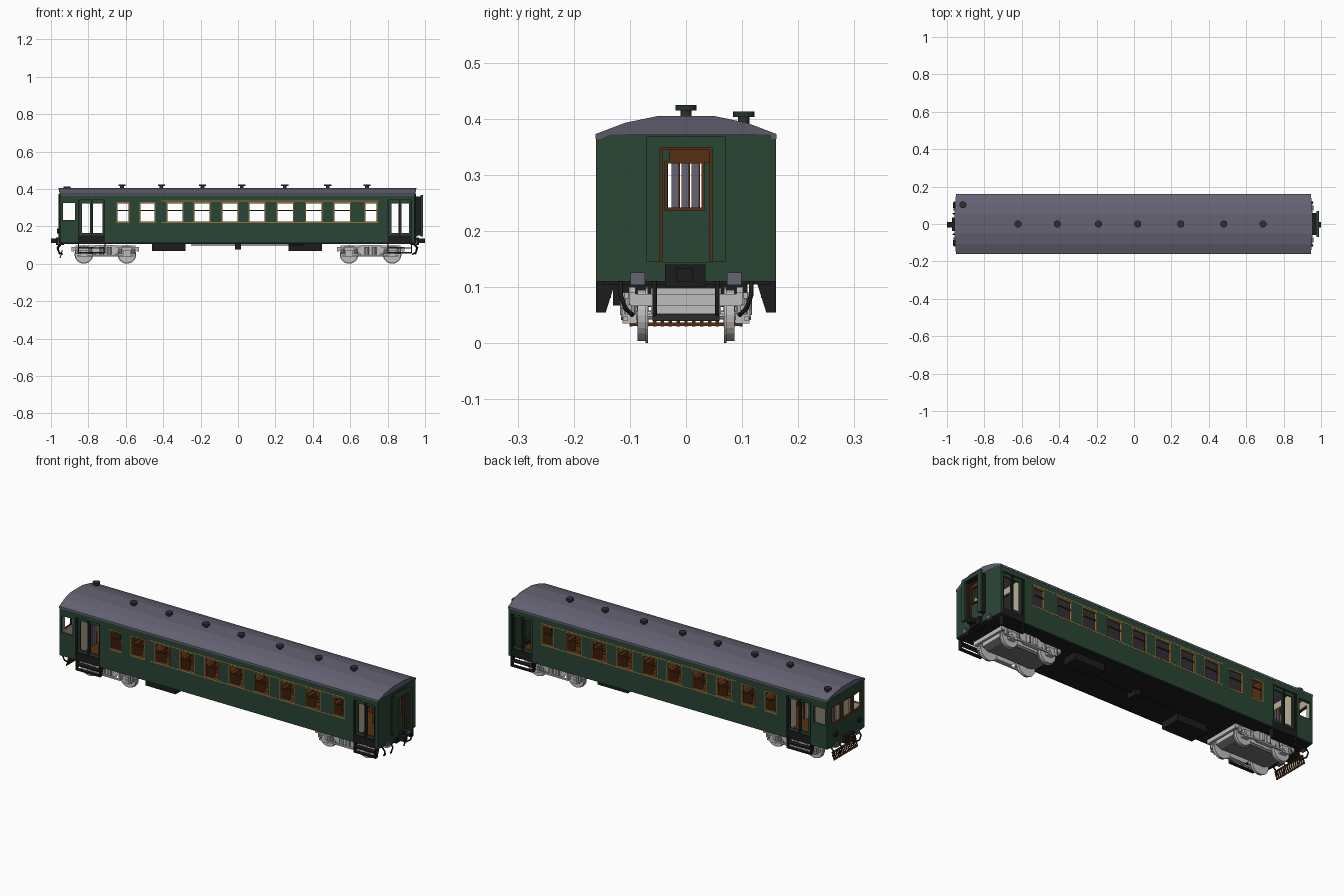
import bpy, bmesh, math
from mathutils import Vector, Matrix

if "Cube" in bpy.data.objects:
    bpy.data.objects.remove(bpy.data.objects["Cube"])


def mat(name, c):
    m = bpy.data.materials.new(name)
    m.diffuse_color = (*c, 1)
    m.use_nodes = True
    m.node_tree.nodes["Principled BSDF"].inputs["Base Color"].default_value = m.diffuse_color
    return m


GREEN = mat("dark green paint", (0.022, 0.06, 0.034))
ROOF = mat("slate grey roof", (0.13, 0.125, 0.175))
BLACK = mat("black", (0.012, 0.012, 0.012))
LIGHT = mat("light grey metal", (0.52, 0.52, 0.52))
GREY = mat("mid grey metal", (0.17, 0.17, 0.17))
BROWN = mat("brown wood", (0.095, 0.028, 0.006))
GOLD = mat("golden wood", (0.32, 0.18, 0.045))
CREAM = mat("cream lining", (0.5, 0.43, 0.3))
VENT = mat("dark vent metal", (0.022, 0.032, 0.028))


def finish(name, bm, mats):
    me = bpy.data.meshes.new(name)
    bm.to_mesh(me)
    bm.free()
    ob = bpy.data.objects.new(name, me)
    bpy.context.collection.objects.link(ob)
    for m in (mats if isinstance(mats, list) else [mats]):
        me.materials.append(m)
    return ob


def box(name, x0, x1, y0, y1, z0, z1, m):
    bm = bmesh.new()
    bmesh.ops.create_cube(bm, size=1)
    for v in bm.verts:
        v.co = ((x0 + x1) / 2 + v.co.x * (x1 - x0), (y0 + y1) / 2 + v.co.y * (y1 - y0),
                (z0 + z1) / 2 + v.co.z * (z1 - z0))
    return finish(name, bm, m)


def cyl(name, c, r, depth, axis, m, seg=16):
    bm = bmesh.new()
    rot = Vector((0, 0, 1)).rotation_difference(Vector(axis)).to_matrix().to_4x4()
    bmesh.ops.create_cone(bm, cap_ends=True, segments=seg, radius1=r, radius2=r,
                          depth=depth, matrix=Matrix.Translation(c) @ rot)
    return finish(name, bm, m)


def prism(name, pts, a, b, f, m):
    """Extrude a 2D outline from a to b; f(p, q, t) gives the position."""
    bm = bmesh.new()
    A = [bm.verts.new(f(p, q, a)) for p, q in pts]
    B = [bm.verts.new(f(p, q, b)) for p, q in pts]
    n = len(pts)
    bm.faces.new(A)
    bm.faces.new(B[::-1])
    for i in range(n):
        bm.faces.new((A[i], B[i], B[(i + 1) % n], A[(i + 1) % n]))
    bmesh.ops.recalc_face_normals(bm, faces=bm.faces)
    return finish(name, bm, m)


def panel(name, u0, u1, v0, v1, holes, f, m, thick, cuts=(), rule=None):
    """Sheet with rectangular holes (u0, u1, v0, v1), thickened."""
    us = sorted({u0, u1, *cuts, *[h[i] for h in holes for i in (0, 1)]})
    vs = sorted({v0, v1, *[h[i] for h in holes for i in (2, 3)]})
    bm = bmesh.new()
    g = {(u, v): bm.verts.new(f(u, v)) for u in us for v in vs}
    for ua, ub in zip(us, us[1:]):
        for va, vb in zip(vs, vs[1:]):
            cu, cv = (ua + ub) / 2, (va + vb) / 2
            if any(h[0] < cu < h[1] and h[2] < cv < h[3] for h in holes):
                continue
            fc = bm.faces.new((g[ua, va], g[ub, va], g[ub, vb], g[ua, vb]))
            if rule:
                fc.material_index = rule(cu)
    bmesh.ops.delete(bm, geom=[v for v in bm.verts if not v.link_faces], context='VERTS')
    ob = finish(name, bm, m)
    s = ob.modifiers.new("thickness", 'SOLIDIFY')
    s.thickness, s.offset = thick, 0
    return ob


def tube(name, pts, r, m):
    cu = bpy.data.curves.new(name, 'CURVE')
    cu.dimensions, cu.bevel_depth, cu.bevel_resolution = '3D', r, 1
    sp = cu.splines.new('POLY')
    sp.points.add(len(pts) - 1)
    for p, q in zip(sp.points, pts):
        p.co = (*q, 1)
    cu.materials.append(m)
    ob = bpy.data.objects.new(name, cu)
    bpy.context.collection.objects.link(ob)


def bulge(y):  # end walls bow outwards slightly
    a = abs(y)
    return 0 if a <= 0.07 else (a - 0.07) * 0.08 if a <= 0.105 else 0.0028 + (a - 0.105) * 0.1


XL, XR = -0.959, 0.953
WINS = [(-.647, -.583), (-.524, -.444), (-.38, -.294), (-.235, -.15), (-.086, 0), (.06, .144),
        (.21, .297), (.362, .448), (.513, .6), (.68, .743)]
DOORS = [(-.855, -.71), (.80, .93)]
Z0, Z1 = 0.225, 0.325

# Side walls, linings, window trim and doors
for s in (-1, 1):
    holes = [(a, b, Z0, Z1) for a, b in WINS] + [(-.938, -.872, .235, Z1)]
    holes += [(a, b, .11, .34) for a, b in DOORS]
    panel("side_wall", XL + .01, XR - .01, .11, .372, holes, lambda u, v: (u, s * .155, v), GREEN, .01)
    panel("side_lining", XL + .02, XR - .02, .12, .368, holes, lambda u, v: (u, s * .147, v),
          [BROWN, CREAM], .004, rule=lambda u: 0 if -.7 < u < .79 else 1)
    for a, b in WINS:
        panel("window_trim", a - .003, b + .003, Z0 - .006, Z1 + .004, [(a + .002, b - .002, Z0 + .002, Z1 - .002)],
              lambda u, v: (u, s * .1565, v), GOLD, .0085)
        box("window_rail", a, b, s * .155 - .003, s * .155 + .003, .281, .287, BROWN)
    for za, zb in ((Z0 - .006, Z0 - .001), (Z1 + .007, Z1 + .012)):
        box("side_moulding", -.41, .75, s * .1595 - .001, s * .1595 + .001, za, zb, GOLD)
    for a, b in DOORS:
        c = (a + b) / 2
        panel("door_leaves", a, b, .15, .34, [(a + .02, c - .008, .165, .322), (c + .008, b - .015, .165, .322)],
              lambda u, v: (u, s * .146, v), GREEN, .008)
        for u in (a + .004, c, b - .004):
            box("door_post", u - .004, u + .004, s * .152 - .004, s * .152 + .004, .15, .34, BLACK)
        box("door_sill", a, b, s * .145 - .01, s * .145 + .01, .11, .15, BLACK)
        # Steps below the doors
        for u in (a + .002, b - .002):
            prism("step_side", [(.125, .112), (.16, .112), (.16, .055), (.143, .055)], u - .003, u + .003,
                  lambda p, q, t: (t, s * p, q), BLACK)
        for z, y in ((.058, .143), (.084, .134)):
            y0, y1 = sorted((s * y, s * .16))
            box("step_tread", a, b, y0, y1, z - .003, z + .004, BLACK)

# End walls
CUTS = (-.105, -.07, .07, .105)
CABWIN = [(-.128, -.055, .235, .325), (-.035, .035, .235, .325), (.055, .128, .235, .325)]
panel("cab_end", -.159, .159, .11, .372, CABWIN, lambda u, v: (XL + .005 + bulge(u), u, v), GREEN, .01, CUTS)
panel("cab_end_lining", -.148, .148, .12, .368, CABWIN, lambda u, v: (XL + .013 + bulge(u), u, v), CREAM, .004, CUTS)
for a, b, c, d in CABWIN:
    panel("cab_window_trim", a - .003, b + .003, c - .004, d + .004, [(a + .003, b - .003, c + .003, d - .003)],
          lambda u, v: (XL + .003 + bulge(u), u, v), BROWN, .008)
panel("gangway_end", -.159, .159, .11, .372, [(-.045, .045, .145, .35)],
      lambda u, v: (XR - .005 - bulge(u), u, v), GREEN, .01, CUTS)
panel("end_door", -.045, .045, .145, .35, [(-.033, .028, .242, .32)], lambda u, v: (XR - .008, u, v), GREEN, .006)
panel("end_door_frame", -.047, .047, .145, .35, [(-.042, .042, .145, .344)],
      lambda u, v: (XR + .002, u, v), BROWN, .008)
box("end_door_top", XR - .004, XR - .001, -.03, .042, .322, .344, BROWN)
panel("end_window_frame", -.038, .033, .237, .325, [(-.033, .028, .242, .32)],
      lambda u, v: (XR - .003, u, v), BROWN, .008)

# Gangway bellows and face plate
panel("gangway_bellows", -.06, .06, .15, .36, [(-.046, .046, .15, .349)], lambda u, v: (XR + .016, u, v), BLACK, .032)
panel("gangway_plate", -.07, .07, .145, .368, [(-.046, .046, .145, .349)], lambda u, v: (XR + .03, u, v), GREEN, .012)

# Roof with faceted profile
prof = [(-.161, .364), (-.161, .373), (-.108, .393), (-.05, .405), (.05, .405), (.108, .393), (.161, .373), (.161, .364)]
prism("roof", prof, XL - .001, XR + .001, lambda p, q, t: (t + (bulge(p) if t < 0 else -bulge(p)), p, q), ROOF)
for x, y, z in [(x, 0, .405) for x in (-.62, -.41, -.19, .02, .25, .48, .69)] + [(-.915, .103, .393)]:
    cyl("vent_stem", (x, y, z + .002), .010, .02, (0, 0, 1), VENT, 12)
    cyl("vent_cap", (x, y, z + .015), .019, .01, (0, 0, 1), VENT, 16)

# Floor, partitions and seats
box("floor", XL + .018, XR - .018, -.15, .15, .105, .122, BLACK)
box("floor_boards", XL + .02, XR - .02, -.144, .144, .122, .125, BROWN)
for x, m in ((-.862, CREAM), (-.683, CREAM), (-.675, BROWN), (.777, BROWN), (.785, CREAM)):
    panel("partition", -.145, .145, .125, .365, [(-.04, .04, .125, .33)], lambda u, v: (x, u, v), m, .007)
for y in (-.02, -.002, .016):
    box("cab_door_bar", -.868, -.86, y - .006, y + .006, .125, .33, ROOF)
    box("cab_door_strip", -.868, -.86, y + .006, y + .009, .125, .33, BROWN)
for (a, b), (c, d) in zip(WINS, WINS[1:]):
    x = (b + c) / 2
    for s in (-1, 1):
        y0, y1 = sorted((s * .035, s * .143))
        box("seat_back", x - .01, x + .01, y0, y1, .125, .25, BROWN)
        box("seat_cushion", x - .045, x + .045, y0, y1, .155, .175, BROWN)

# Underfloor equipment
box("battery_box", -.46, -.28, -.13, -.02, .067, .107, BLACK)
box("equipment_box", .27, .45, .03, .11, .067, .107, BLACK)
box("brake_cylinder", -.015, .015, -.03, .03, .075, .107, BLACK)
tube("brake_rod", [(-.25, 0, .1), (.35, 0, .1)], .004, BLACK)

# Bogies
for xc in (-.709, .709):
    box("bogie_frame", xc - .16, xc + .16, -.062, .062, .052, .098, LIGHT)
    prism("bogie_pan", [(-.155, .052), (.155, .052), (.13, .04), (-.13, .04)], -.06, .06,
          lambda p, q, t: (xc + p, t, q), GREY)
    for dx in (-.115, .115):
        cyl("axle", (xc + dx, 0, .05), .008, .2, (0, 1, 0), LIGHT, 10)
        for s in (-1, 1):
            cyl("wheel_tread", (xc + dx, s * .078, .05), .046, .016, (0, 1, 0), LIGHT, 24)
            cyl("wheel_flange", (xc + dx, s * .07, .05), .05, .005, (0, 1, 0), LIGHT, 24)
            y0, y1 = sorted((s * .088, s * .113))
            box("axle_box", xc + dx - .018, xc + dx + .018, y0, y1, .035, .072, LIGHT)
            cyl("axle_cap", (xc + dx, s * .113, .052), .011, .006, (0, 1, 0), LIGHT, 12)
            for k in (-.035, .035):
                cyl("axle_spring", (xc + dx + k, s * .1, .066), .01, .03, (0, 0, 1), LIGHT, 10)
    for s in (-1, 1):
        prism("side_frame", [(-.18, .07), (-.18, .09), (-.06, .09), (-.045, .1), (.045, .1), (.06, .09),
                             (.18, .09), (.18, .07), (.07, .066), (.045, .042), (-.045, .042), (-.07, .066)],
              s * .09, s * .102, lambda p, q, t: (xc + p, t, q), LIGHT)
        for k in (-.02, .02):
            cyl("bolster_spring", (xc + k, s * .106, .07), .012, .04, (0, 0, 1), LIGHT, 10)
        box("equalizer", xc - .15, xc + .15, s * .108 - .004, s * .108 + .004, .04, .048, LIGHT)
    for k in (-.174, .174):
        box("bogie_headstock", xc + k - .006, xc + k + .006, -.1, .1, .066, .088, LIGHT)

# Couplers, buffer plates, hoses at both ends
for s, xe in ((-1, XL), (1, XR)):
    x0, x1 = sorted((xe - s * .03, xe + s * .015))
    box("coupler_body", x0, x1, -.037, .035, .1, .14, BLACK)
    x0, x1 = sorted((xe, s * 1.0))
    box("coupler_knuckle", x0, x1, -.018, .012, .11, .134, BLACK)
    for y in (-.086, .086):
        x0, x1 = sorted((xe - s * .01, xe + s * .006))
        box("buffer_plate", x0, x1, y - .013, y + .013, .104, .126, ROOF)
        t = 1 if y > 0 else -1
        tube("outer_hose", [(xe - s * .02, t * .117, .112), (xe + s * .002, t * .116, .085),
                            (xe - s * .002, t * .108, .062), (xe - s * .02, t * .095, .05)], .004, BLACK)
        tube("inner_hose", [(xe - s * .01, t * .056, .112), (xe + s * .008, t * .056, .085),
                            (xe - s * .005, t * .056, .05)], .004, BLACK)

# Cab lamps and pilot
for y in (-.1, .1):
    cyl("headlamp", (XL + .002, y, .175), .014, .02, (1, 0, 0), BLACK, 16)
for z, x in ((.068, XL + .02), (.034, XL + .008)):
    box("pilot_bar", x - .003, x + .003, -.1, .1, z - .003, z + .003, BROWN)
for i in range(15):
    y = -.098 + i * .014
    prism("pilot_slat", [(XL + .017, .072), (XL + .022, .072), (XL + .01, .03), (XL + .005, .03)], y - .003, y + .003,
          lambda p, q, t: (p, t, q), BROWN)
